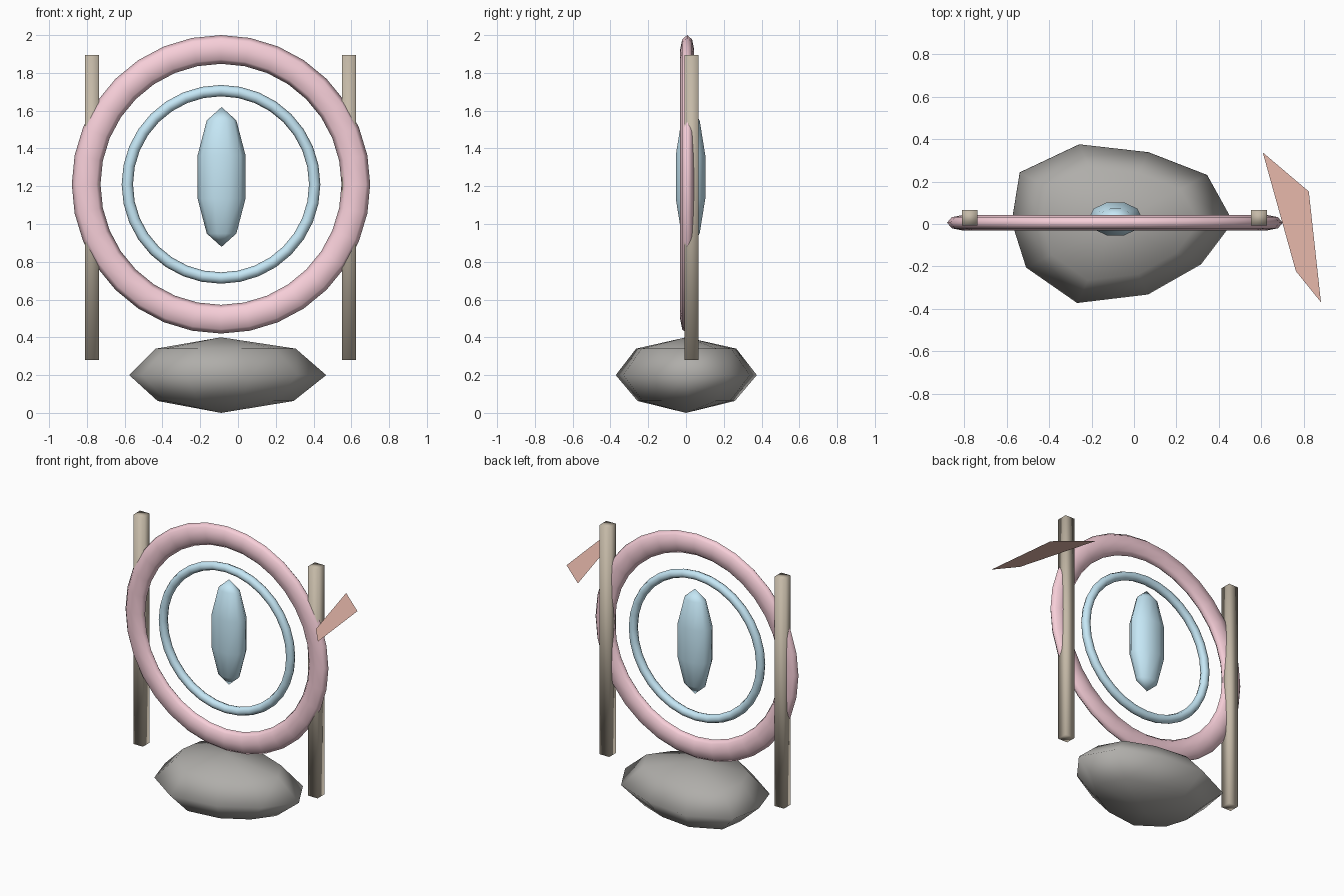
import bpy, bmesh
from math import sin, cos, pi, radians

if "Cube" in bpy.data.objects:
    bpy.data.objects.remove(bpy.data.objects["Cube"])

CX = -0.09  # shared axis of rings, gem and stone


def finish(ob, name, color=None):
    ob.name = name
    for p in ob.data.polygons:
        p.use_smooth = True
    if color:
        mat = bpy.data.materials.new(name + "_material")
        mat.diffuse_color = (*color, 1)
        mat.use_nodes = True
        mat.node_tree.nodes["Principled BSDF"].inputs["Base Color"].default_value = mat.diffuse_color
        ob.data.materials.append(mat)
    return ob


def from_bmesh(bm, name, color=None):
    bmesh.ops.recalc_face_normals(bm, faces=bm.faces[:])
    me = bpy.data.meshes.new(name)
    bm.to_mesh(me)
    bm.free()
    ob = bpy.data.objects.new(name, me)
    bpy.context.collection.objects.link(ob)
    return finish(ob, name, color)


def ring(name, major, minor, depth, color):
    """Upright torus facing the front, flattened to the given half depth."""
    bpy.ops.mesh.primitive_torus_add(major_segments=32, minor_segments=8,
                                     major_radius=major, minor_radius=minor)
    ob = bpy.context.object
    for v in ob.data.vertices:
        x, y, z = v.co
        v.co = (x + CX, 0.006 - z * depth / minor, y + 1.21)
    return finish(ob, name, color)


def lathe(outline, levels, z_low, z_high, center):
    """Stack scaled copies of an outline between two poles."""
    bm = bmesh.new()
    cx, cy = center
    rows = [[bm.verts.new((cx + x * s, cy + y * s, z)) for x, y in outline]
            for z, s in levels]
    low, high = bm.verts.new((cx, cy, z_low)), bm.verts.new((cx, cy, z_high))
    n = len(outline)
    for i in range(n):
        j = (i + 1) % n
        bm.faces.new((low, rows[0][j], rows[0][i]))
        bm.faces.new((high, rows[-1][i], rows[-1][j]))
        for a, b in zip(rows, rows[1:]):
            bm.faces.new((a[i], a[j], b[j], b[i]))
    return bm


# Rings
ring("outer_ring", 0.714, 0.076, 0.037, (0.93, 0.62, 0.69))
ring("inner_ring", 0.496, 0.030, 0.029, (0.56, 0.80, 0.92))

# Hanging gem: ten-sided stretched sphere with five bands
outline = [(0.1335 * cos(i * pi / 5), 0.0865 * sin(i * pi / 5)) for i in range(10)]
levels = [(1.249 - 0.37 * cos(radians(a)), sin(radians(a))) for a in (36, 72, 108, 144)]
from_bmesh(lathe(outline, levels, 0.879, 1.619, (-0.087, 0.024)),
           "gem", (0.56, 0.80, 0.92))

# Irregular base stone
outline = [(0.557, 0.01), (0.434, 0.231), (0.158, 0.338), (-0.168, 0.375),
           (-0.448, 0.243), (-0.486, 0.01), (-0.418, -0.205),
           (-0.178, -0.372), (0.156, -0.332), (0.406, -0.19)]
levels = [(0.063, 0.69), (0.2, 1.0), (0.34, 0.71)]
stone = from_bmesh(lathe(outline, levels, 0.0, 0.40, (CX, 0)),
                   "base_stone", (0.43, 0.42, 0.40))

# Side posts
for side, x in (("left", -0.773), ("right", 0.588)):
    bm = bmesh.new()
    bmesh.ops.create_cube(bm, size=1)
    for v in bm.verts:
        v.co = (x + v.co.x * 0.074, 0.03 + v.co.y * 0.074, 1.087 + v.co.z * 1.614)
    from_bmesh(bm, side + "_post", (0.56, 0.49, 0.39))

# Flat pennant beside the right post
bm = bmesh.new()
bm.faces.new([bm.verts.new((x, y, 1.59)) for x, y in
              ((0.606, 0.337), (0.762, -0.222), (0.880, -0.368), (0.823, 0.153))])
from_bmesh(bm, "pennant", (0.80, 0.48, 0.41))
